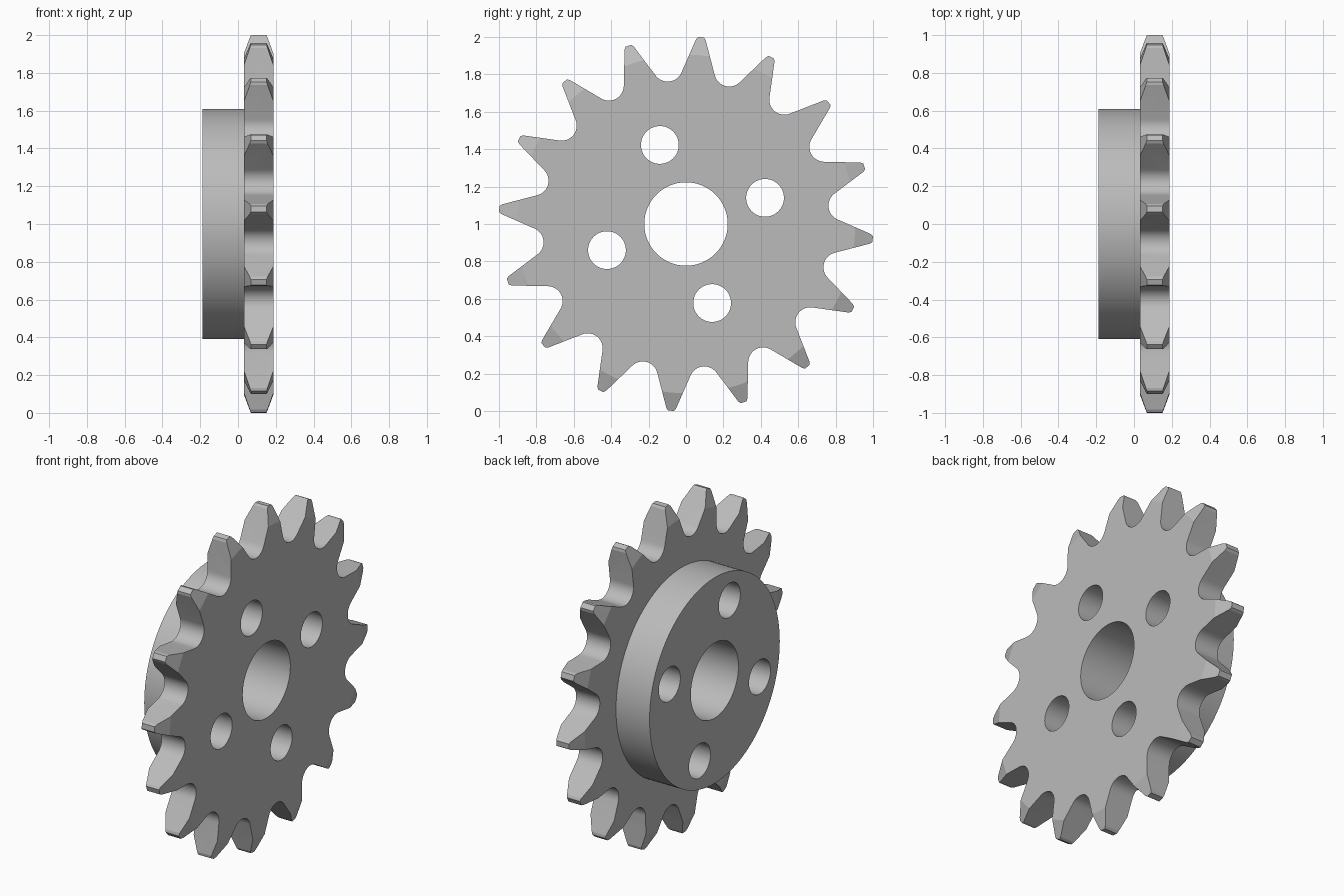
import bpy, bmesh
from math import sin, cos, pi, radians

if "Cube" in bpy.data.objects:
    bpy.data.objects.remove(bpy.data.objects["Cube"])

TEETH = 16
TOOTH_START = radians(4.6)
HOLE_START = radians(71.7)
BACK, SHOULDER, FACE = -0.188, 0.032, 0.187   # positions along the axle

steel = bpy.data.materials.new("grey steel")
steel.use_nodes = True
color = (0.5, 0.5, 0.5, 1)
steel.diffuse_color = color
steel.node_tree.nodes["Principled BSDF"].inputs["Base Color"].default_value = color


def circle(r, n=128, cy=0, cz=1):
    return [(cy + r * sin(2 * pi * i / n), cz + r * cos(2 * pi * i / n)) for i in range(n)]


def loft(name, sections):
    """Closed solid along x from (x, outline) sections with equal point counts."""
    bm = bmesh.new()
    rings = [[bm.verts.new((x, y, z)) for y, z in outline] for x, outline in sections]
    n = len(rings[0])
    for a, b in zip(rings, rings[1:]):
        for i in range(n):
            j = (i + 1) % n
            bm.faces.new((a[i], a[j], b[j], b[i]))
    bm.faces.new(rings[0])
    bm.faces.new(rings[-1])
    bmesh.ops.recalc_face_normals(bm, faces=bm.faces)
    mesh = bpy.data.meshes.new(name)
    bm.to_mesh(mesh)
    bm.free()
    mesh.materials.append(steel)
    ob = bpy.data.objects.new(name, mesh)
    bpy.context.collection.objects.link(ob)
    return ob


def boolean(ob, tool, operation):
    bpy.context.view_layer.objects.active = ob
    mod = ob.modifiers.new(operation.lower(), "BOOLEAN")
    mod.object, mod.operation, mod.solver = tool, operation, "EXACT"
    bpy.ops.object.modifier_apply(modifier=mod.name)
    bpy.data.objects.remove(tool)


def tooth_outline():
    """Round valleys joined by straight flanks to narrow tips."""
    root, r, sweep, steps = 0.767, 0.08, radians(60), 12
    pts = []
    for k in range(TEETH):
        tip = TOOTH_START + 2 * pi * k / TEETH
        valley = tip + pi / TEETH
        local = [(tip, s, d) for s, d in ((-0.026, 0.988), (-0.016, 1.0015),
                                          (0.016, 1.0015), (0.026, 0.988))]
        for i in range(steps + 1):
            a = sweep * (2 * i / steps - 1)
            local.append((valley, r * sin(a), root + r - r * cos(a)))
        for t, side, out in local:
            pts.append((out * sin(t) + side * cos(t), 1 + out * cos(t) - side * sin(t)))
    return pts


# Toothed plate, with tooth ends tapered on both sides
outline = tooth_outline()
plate = loft("toothed_plate", [(SHOULDER, outline), (FACE, outline)])
taper = loft("taper_blank", [(SHOULDER, circle(0.905)), (SHOULDER + 0.046, circle(1.03)),
                             (FACE - 0.046, circle(1.03)), (FACE, circle(0.905))])
boolean(plate, taper, "INTERSECT")

# Hub behind the plate
hub = loft("hub", [(BACK, circle(0.61)), (SHOULDER, circle(0.61))])

# Axle bore and four bolt holes through both parts
holes = [(0.223, 0, 1, 64)]
for k in range(4):
    t = HOLE_START + k * pi / 2
    holes.append((0.101, 0.445 * sin(t), 1 + 0.445 * cos(t), 48))
for part in (plate, hub):
    for r, y, z, n in holes:
        ring = circle(r, n, y, z)
        boolean(part, loft("hole_cutter", [(-0.5, ring), (0.5, ring)]), "DIFFERENCE")

# Smooth round walls, crisp edges
for part in (plate, hub):
    bpy.ops.object.select_all(action="DESELECT")
    part.select_set(True)
    bpy.context.view_layer.objects.active = part
    bpy.ops.object.shade_smooth_by_angle(angle=radians(15))
